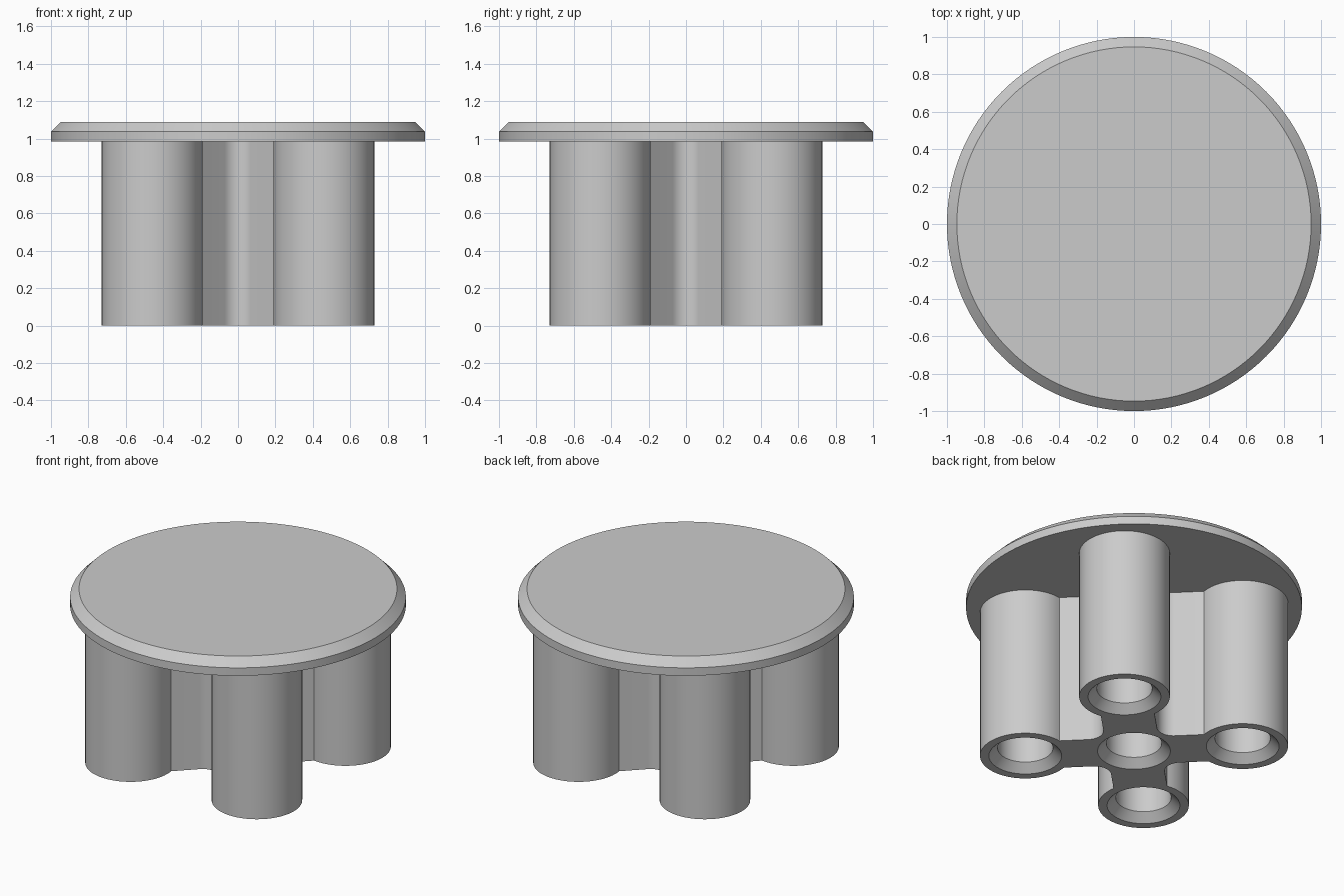
import bpy
import bmesh
from math import pi, asin, cos, sin, radians
from mathutils import Matrix, Vector

cube = bpy.data.objects.get("Cube")
if cube:
    bpy.data.objects.remove(cube, do_unlink=True)

LEG_R, LEG_DIST = 0.27, 0.65      # tube radius and distance from the axis
WEB, FILLET = 0.16, 0.10          # half thickness of the webs, inner corner radius
HOLE_R, BEVEL = 0.165, 0.052      # bore radius and its countersink
PLATE_Z, TOP_Z = 0.985, 1.09

grey = bpy.data.materials.new("plain grey")
grey.use_nodes = True
grey.diffuse_color = (0.6, 0.6, 0.6, 1)
grey.node_tree.nodes["Principled BSDF"].inputs["Base Color"].default_value = (0.6, 0.6, 0.6, 1)


def arc(cx, cy, r, a0, a1, steps):
    return [Vector((cx + r * cos(a0 + (a1 - a0) * i / steps),
                    cy + r * sin(a0 + (a1 - a0) * i / steps), 0))
            for i in range(steps + 1)]


def add_loop(bm, points, z):
    return [bm.verts.new((p.x, p.y, z)) for p in points]


def bridge(bm, low, high):
    n = len(low)
    for i in range(n):
        j = (i + 1) % n
        bm.faces.new((low[i], low[j], high[j], high[i]))


def finish(bm, name):
    mesh = bpy.data.meshes.new(name)
    bm.to_mesh(mesh)
    bm.free()
    obj = bpy.data.objects.new(name, mesh)
    bpy.context.collection.objects.link(obj)
    mesh.materials.append(grey)
    bpy.ops.object.select_all(action='DESELECT')
    obj.select_set(True)
    bpy.context.view_layer.objects.active = obj
    bpy.ops.object.shade_smooth_by_angle(angle=radians(30))
    return obj


# Round plate with a bevelled upper rim
bm = bmesh.new()
rings = [add_loop(bm, arc(0, 0, r, 0, 2 * pi, 128)[:-1], z)
         for r, z in ((1, PLATE_Z), (1, 1.037), (0.947, TOP_Z))]
for low, high in zip(rings, rings[1:]):
    bridge(bm, low, high)
bm.faces.new(rings[0][::-1])
bm.faces.new(rings[-1])
finish(bm, "top_plate")

# Outline of the base: a leg arc and an inner fillet, repeated four times
open_angle = pi - asin(WEB / LEG_R)
corner = WEB + FILLET
quarter = (arc(LEG_DIST, 0, LEG_R, -open_angle, open_angle, 56)
           + arc(corner, corner, FILLET, 1.5 * pi, pi, 12))
outline = [Matrix.Rotation(pi / 4 + k * pi / 2, 3, 'Z') @ p
           for k in range(4) for p in quarter]

# Base body with a countersunk bore in each leg and one in the middle
bm = bmesh.new()
bottom = add_loop(bm, outline, 0)
bridge(bm, bottom, add_loop(bm, outline, PLATE_Z))
loops = [bottom]
offset = LEG_DIST * cos(pi / 4)
centres = [(0, 0)] + [(sx * offset, sy * offset) for sx in (-1, 1) for sy in (-1, 1)]
for cx, cy in centres:
    mouth, throat, end = [
        add_loop(bm, arc(cx, cy, r, 0, 2 * pi, 64)[:-1], z)
        for r, z in ((HOLE_R + BEVEL, 0), (HOLE_R, BEVEL), (HOLE_R, PLATE_Z))]
    bridge(bm, throat, mouth)
    bridge(bm, end, throat)
    loops.append(mouth)
edges = [bm.edges.get((a, b)) for loop in loops
         for a, b in zip(loop, loop[1:] + loop[:1])]
bmesh.ops.triangle_fill(bm, use_beauty=True, use_dissolve=False,
                        edges=edges, normal=(0, 0, -1))
for face in bm.faces:
    if all(v.co.z == 0 for v in face.verts) and face.normal.z > 0:
        face.normal_flip()
finish(bm, "leg_base")
